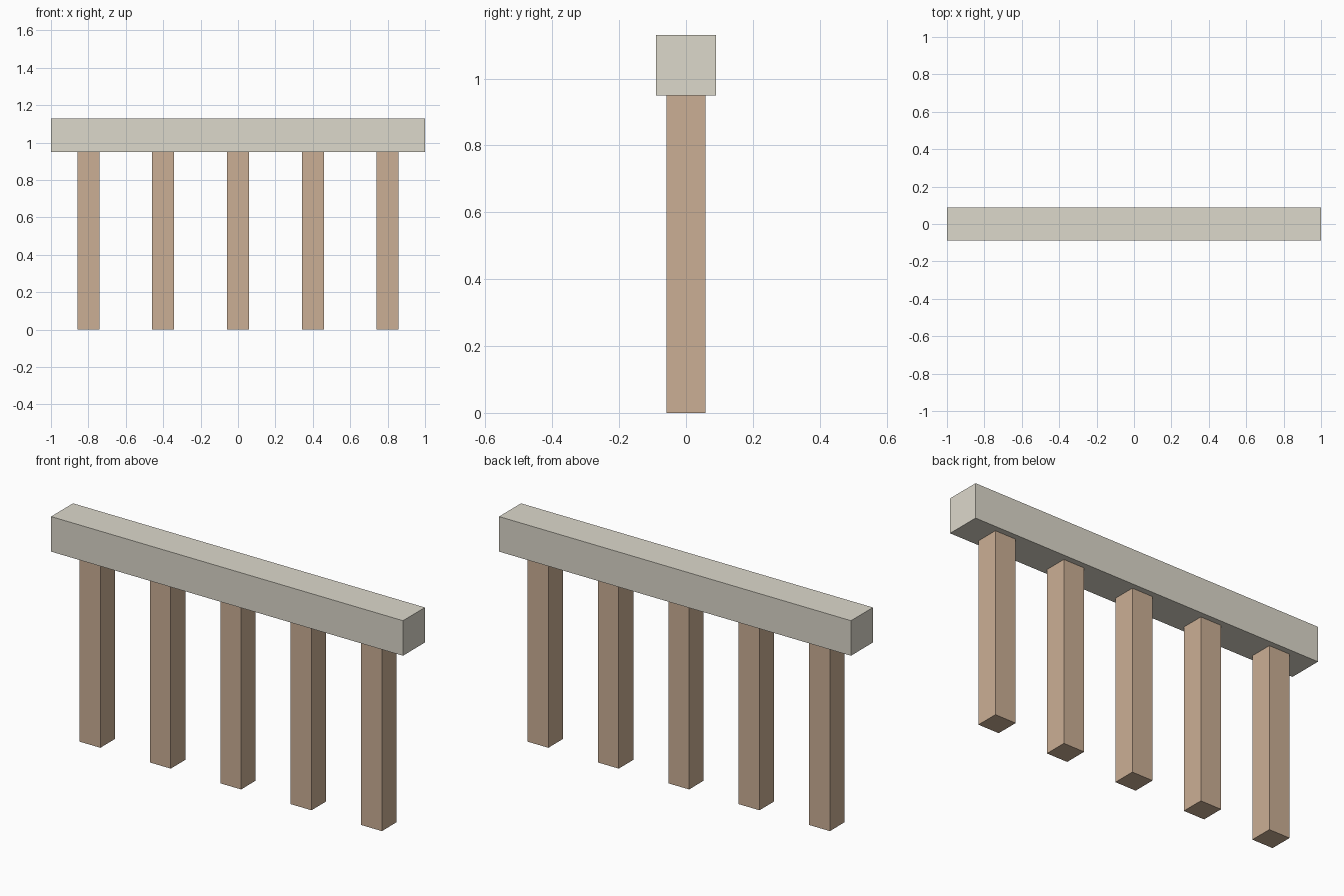
import bpy

if "Cube" in bpy.data.objects:
    bpy.data.objects.remove(bpy.data.objects["Cube"])


def material(name, color):
    mat = bpy.data.materials.new(name)
    mat.diffuse_color = color
    mat.use_nodes = True
    mat.node_tree.nodes["Principled BSDF"].inputs["Base Color"].default_value = mat.diffuse_color
    return mat


def box(name, center, size, mat):
    bpy.ops.mesh.primitive_cube_add(size=1, location=center)
    obj = bpy.context.object
    obj.name = name
    obj.scale = size
    bpy.ops.object.transform_apply(location=False, rotation=False, scale=True)
    obj.data.materials.append(mat)
    return obj


stone = material("pale_stone", (0.72, 0.69, 0.60, 1))
wood = material("tan_wood", (0.60, 0.43, 0.30, 1))

POST_H, POST_W = 0.95, 0.118
BEAM_H, BEAM_D = 0.18, 0.178

# Row of square posts
for i in range(5):
    box(f"post_{i + 1}", (-0.8 + 0.4 * i, 0, POST_H / 2), (POST_W, POST_W, POST_H), wood)

# Top rail resting on the posts
box("top_rail", (0, 0, POST_H + BEAM_H / 2), (2, BEAM_D, BEAM_H), stone)
